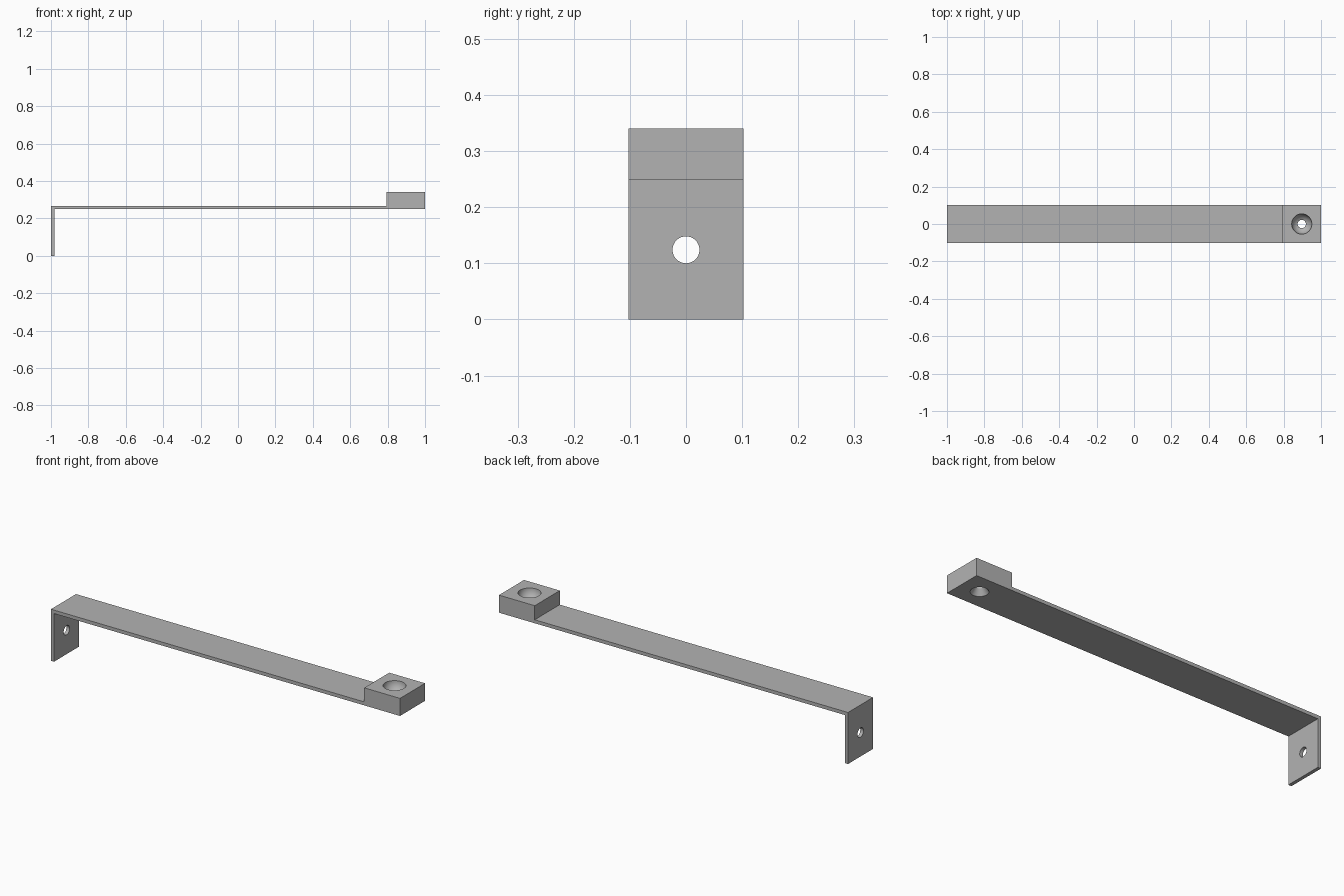
import bpy
import bmesh
import math
from mathutils import Matrix

cube = bpy.data.objects.get("Cube")
if cube:
    bpy.data.objects.remove(cube, do_unlink=True)

# Main dimensions
HALF_LENGTH, HALF_WIDTH = 1.0, 0.1025
SHEET = 0.018
BAR_BOTTOM, BLOCK_TOP = 0.249, 0.34
BLOCK_START = 0.795
BLOCK_HOLE_X = 0.897
LEG_HOLE_Z, LEG_HOLE_RADIUS = 0.124, 0.024

steel = bpy.data.materials.new("grey steel")
steel.use_nodes = True
colour = (0.45, 0.45, 0.45, 1.0)
steel.diffuse_color = colour
steel.node_tree.nodes["Principled BSDF"].inputs["Base Color"].default_value = colour


def make_object(name, bm):
    bmesh.ops.recalc_face_normals(bm, faces=bm.faces)
    mesh = bpy.data.meshes.new(name)
    bm.to_mesh(mesh)
    bm.free()
    mesh.materials.append(steel)
    obj = bpy.data.objects.new(name, mesh)
    bpy.context.collection.objects.link(obj)
    return obj


def extruded_profile(name, points, half_width):
    """Extrude a side outline (x, z) across the width."""
    bm = bmesh.new()
    face = bm.faces.new([bm.verts.new((x, -half_width, z)) for x, z in points])
    new = bmesh.ops.extrude_face_region(bm, geom=[face])["geom"]
    verts = [v for v in new if isinstance(v, bmesh.types.BMVert)]
    bmesh.ops.translate(bm, verts=verts, vec=(0, 2 * half_width, 0))
    return make_object(name, bm)


def turned_cutter(name, profile, matrix, sides=48):
    """Solid of revolution from (radius, height) pairs, closed at both ends."""
    bm = bmesh.new()
    rings = []
    for radius, height in profile:
        rings.append([bm.verts.new((radius * math.cos(2 * math.pi * i / sides),
                                    radius * math.sin(2 * math.pi * i / sides),
                                    height)) for i in range(sides)])
    for low, high in zip(rings, rings[1:]):
        for i in range(sides):
            j = (i + 1) % sides
            bm.faces.new((low[i], low[j], high[j], high[i]))
    bm.faces.new(rings[0])
    bm.faces.new(rings[-1])
    bm.transform(matrix)
    obj = make_object(name, bm)
    obj.hide_render = True
    return obj


# Bent strip with a mounting leg at one end and a thick block at the other
bar_top = BAR_BOTTOM + SHEET
bracket = extruded_profile("bracket", [
    (-HALF_LENGTH, 0), (-HALF_LENGTH + SHEET, 0),
    (-HALF_LENGTH + SHEET, BAR_BOTTOM), (HALF_LENGTH, BAR_BOTTOM),
    (HALF_LENGTH, BLOCK_TOP), (BLOCK_START, BLOCK_TOP),
    (BLOCK_START, bar_top), (-HALF_LENGTH, bar_top)], HALF_WIDTH)

# Screw hole through the leg
leg_hole = turned_cutter(
    "leg_hole_cutter", [(LEG_HOLE_RADIUS, -0.05), (LEG_HOLE_RADIUS, 0.05)],
    Matrix.Translation((-HALF_LENGTH, 0, LEG_HOLE_Z)) @ Matrix.Rotation(math.pi / 2, 4, 'Y'))

# Hole through the block: flared below, narrow throat, rounded bowl above
BOWL, THROAT, FLARE = 0.054, 0.022, 0.042
profile = [(FLARE, BAR_BOTTOM - 0.02), (FLARE, BAR_BOTTOM), (THROAT, BAR_BOTTOM + 0.03)]
start = math.acos(THROAT / BOWL)
for i in range(9):
    angle = start * (1 - i / 8)
    profile.append((BOWL * math.cos(angle), BLOCK_TOP - BOWL * math.sin(angle)))
profile.append((BOWL, BLOCK_TOP + 0.02))
block_hole = turned_cutter("block_hole_cutter", profile,
                           Matrix.Translation((BLOCK_HOLE_X, 0, 0)))

# Cut both holes, then drop the cutters
bpy.ops.object.select_all(action='DESELECT')
bracket.select_set(True)
bpy.context.view_layer.objects.active = bracket
for cutter in (leg_hole, block_hole):
    cut = bracket.modifiers.new(cutter.name, 'BOOLEAN')
    cut.operation = 'DIFFERENCE'
    cut.solver = 'EXACT'
    cut.object = cutter
    bpy.ops.object.modifier_apply(modifier=cut.name)
    bpy.data.objects.remove(cutter, do_unlink=True)
bpy.ops.object.shade_smooth_by_angle(angle=math.radians(30))
